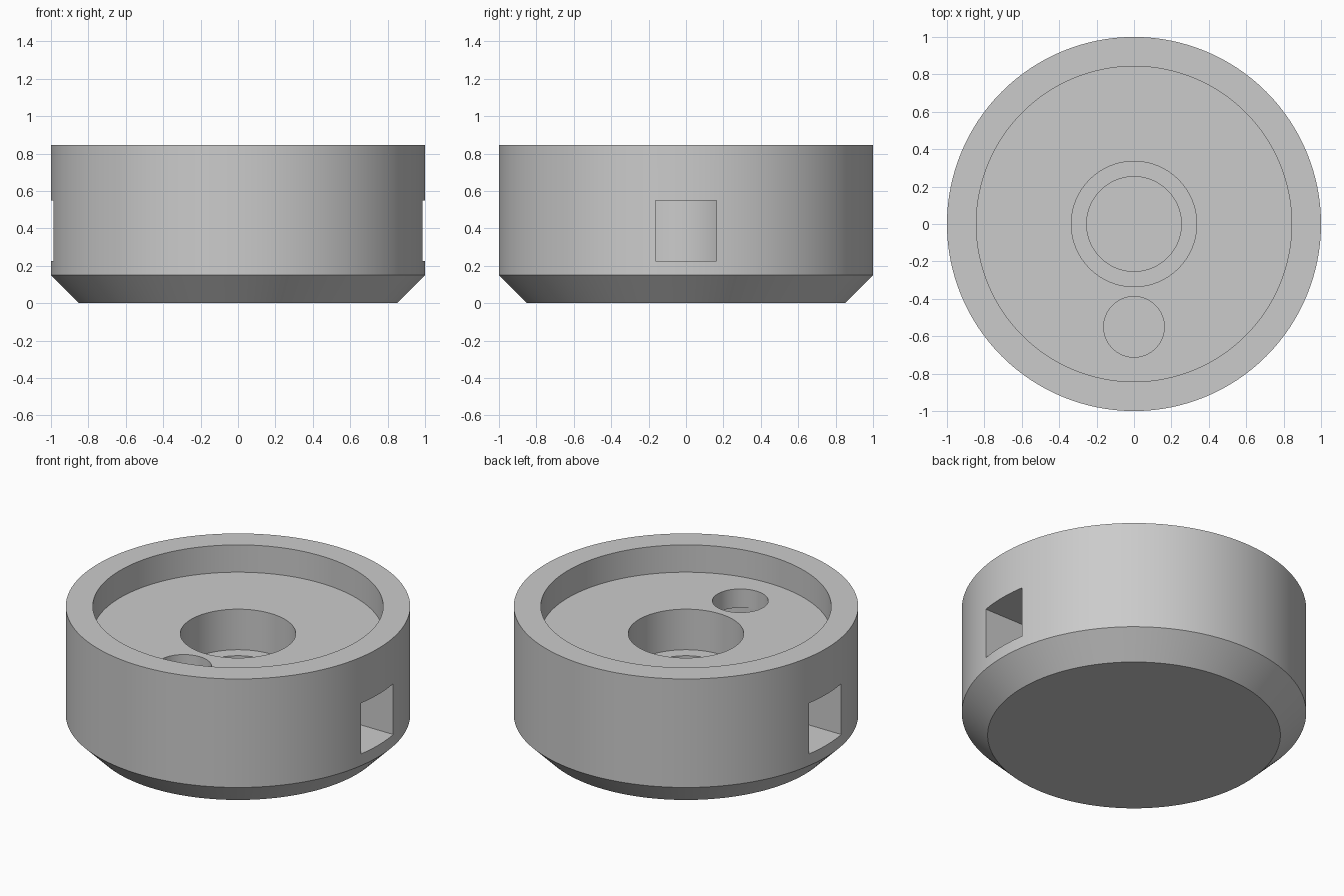
import bpy, bmesh, math
from mathutils import Matrix

old = bpy.data.objects.get("Cube")
if old:
    bpy.data.objects.remove(old, do_unlink=True)

grey = bpy.data.materials.new("plain_grey")
grey.use_nodes = True
colour = (0.6, 0.6, 0.6, 1)
grey.diffuse_color = colour
grey.node_tree.nodes["Principled BSDF"].inputs["Base Color"].default_value = colour


def make_object(name, bm):
    bmesh.ops.recalc_face_normals(bm, faces=bm.faces)
    mesh = bpy.data.meshes.new(name)
    bm.to_mesh(mesh)
    bm.free()
    mesh.materials.append(grey)
    obj = bpy.data.objects.new(name, mesh)
    bpy.context.collection.objects.link(obj)
    return obj


def lathe(name, profile, closed=False, steps=128):
    """Spin an (r, z) profile around the z axis."""
    bm = bmesh.new()
    verts = [bm.verts.new((r, 0, z)) for r, z in profile]
    pairs = list(zip(verts, verts[1:]))
    if closed:
        pairs.append((verts[-1], verts[0]))
    edges = [bm.edges.new(p) for p in pairs]
    bmesh.ops.spin(bm, geom=verts + edges, cent=(0, 0, 0), axis=(0, 0, 1),
                   angle=math.tau, steps=steps, use_duplicate=False)
    bmesh.ops.remove_doubles(bm, verts=bm.verts, dist=1e-4)
    return make_object(name, bm)


def cut(target, cutter):
    mod = target.modifiers.new(cutter.name, "BOOLEAN")
    mod.operation = "DIFFERENCE"
    mod.solver = "EXACT"
    mod.object = cutter
    bpy.context.view_layer.objects.active = target
    bpy.ops.object.modifier_apply(modifier=mod.name)
    bpy.data.objects.remove(cutter, do_unlink=True)


# Round housing: chamfered base, rim, recessed floor and stepped centre bore
floor, low, high = 0.67, 0.225, 0.55
housing = lathe("round_housing", [
    (0, 0), (0.85, 0), (1, 0.15), (1, 0.845), (0.843, 0.845), (0.843, floor),
    (0.335, floor), (0.335, 0.41), (0.253, 0.41), (0.253, low), (0, low)])

# Hidden ring channel around the bore
inner, outer = 0.387, 0.713
cut(housing, lathe("ring_channel", [
    (inner, low), (outer, low), (outer, high), (inner, high)], closed=True))

# Square side openings into the channel
for side, x in (("left", 0.85), ("right", -0.85)):
    bm = bmesh.new()
    bmesh.ops.create_cube(bm, size=1, matrix=Matrix.Translation((x, 0, (low + high) / 2))
                          @ Matrix.Diagonal((0.5, 0.325, high - low, 1)))
    cut(housing, make_object(side + "_opening", bm))

# Round hole from the recessed floor down into the channel
bm = bmesh.new()
bmesh.ops.create_cone(bm, cap_ends=True, segments=64, radius1=0.162, radius2=0.162,
                      depth=0.5, matrix=Matrix.Translation((0, -0.55, low + 0.25)))
cut(housing, make_object("floor_hole", bm))

bpy.ops.object.select_all(action="DESELECT")
housing.select_set(True)
bpy.context.view_layer.objects.active = housing
bpy.ops.object.shade_smooth_by_angle(angle=math.radians(30))
